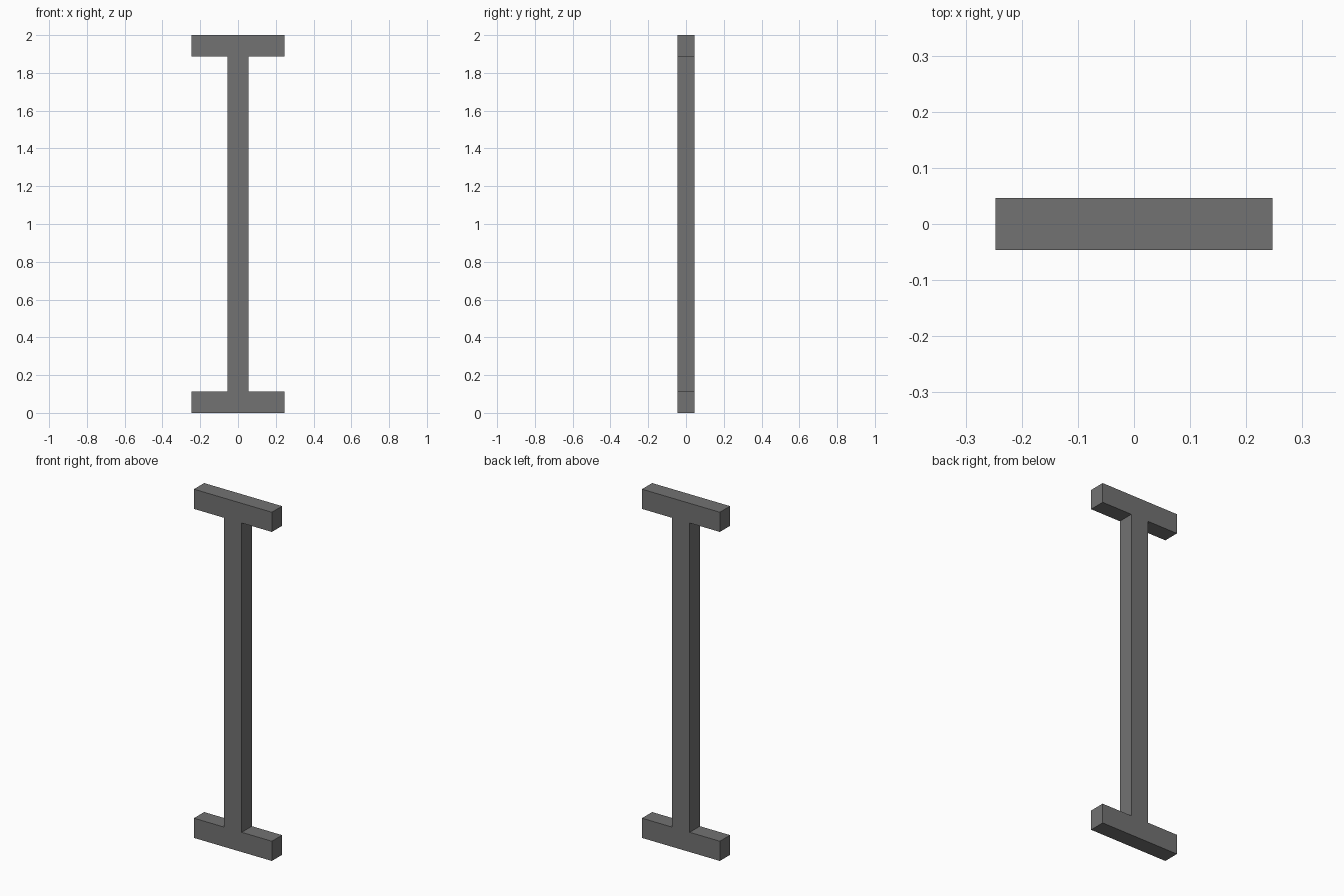
import bpy
import bmesh

cube = bpy.data.objects.get("Cube")
if cube:
    bpy.data.objects.remove(cube, do_unlink=True)

HEIGHT = 2.0
HALF_FLANGE = 0.247
HALF_WEB = 0.056
FLANGE = 0.113
HALF_DEPTH = 0.046

# Plain dark grey
grey = bpy.data.materials.new("dark grey")
grey.use_nodes = True
colour = (0.17, 0.17, 0.17, 1)
grey.diffuse_color = colour
grey.node_tree.nodes["Principled BSDF"].inputs["Base Color"].default_value = colour

# Right half of the I profile, mirrored to close the outline
half = [(HALF_FLANGE, 0), (HALF_FLANGE, FLANGE), (HALF_WEB, FLANGE),
        (HALF_WEB, HEIGHT - FLANGE), (HALF_FLANGE, HEIGHT - FLANGE),
        (HALF_FLANGE, HEIGHT)]
outline = half + [(-x, z) for x, z in reversed(half)]

# Beam: profile extruded from front to back
bm = bmesh.new()
front = bm.faces.new([bm.verts.new((x, -HALF_DEPTH, z)) for x, z in outline])
result = bmesh.ops.extrude_face_region(bm, geom=[front], use_keep_orig=True)
back = [v for v in result["geom"] if isinstance(v, bmesh.types.BMVert)]
bmesh.ops.translate(bm, verts=back, vec=(0, 2 * HALF_DEPTH, 0))
bmesh.ops.recalc_face_normals(bm, faces=bm.faces[:])

mesh = bpy.data.meshes.new("i_beam")
bm.to_mesh(mesh)
bm.free()
mesh.materials.append(grey)
beam = bpy.data.objects.new("i_beam", mesh)
bpy.context.collection.objects.link(beam)
